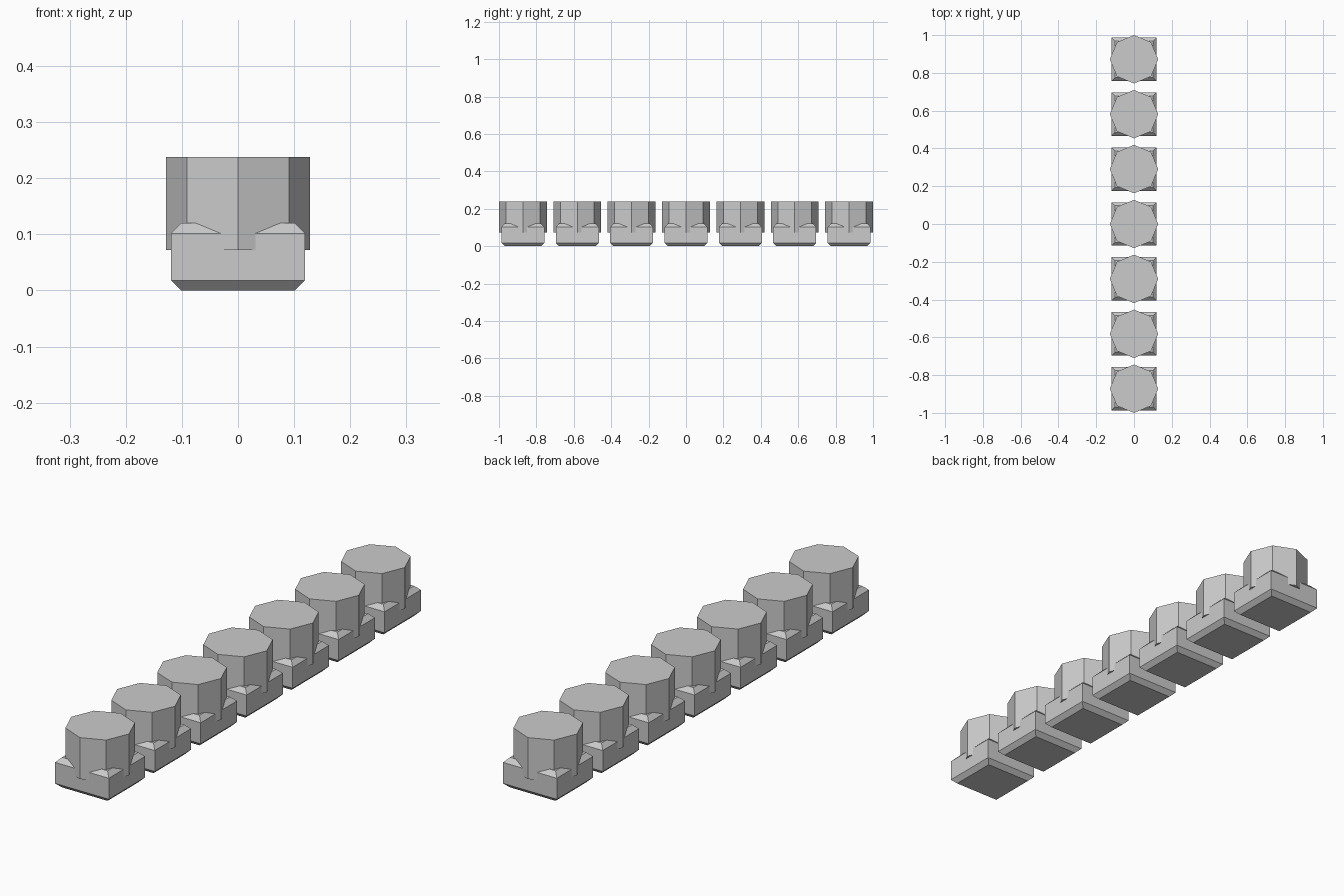
import bpy, bmesh, math

cube = bpy.data.objects.get("Cube")
if cube:
    bpy.data.objects.remove(cube, do_unlink=True)

grey = bpy.data.materials.new("light grey")
grey.use_nodes = True
colour = (0.6, 0.6, 0.6, 1)
grey.diffuse_color = colour
grey.node_tree.nodes["Principled BSDF"].inputs["Base Color"].default_value = colour

COUNT, RADIUS = 7, 0.128
STEP = (2 - 2 * RADIUS) / (COUNT - 1)


def lofted(name, rings, y):
    """Closed solid through a stack of horizontal rings of points."""
    bm = bmesh.new()
    loops = [[bm.verts.new(p) for p in ring] for ring in rings]
    bm.faces.new(loops[0][::-1])
    bm.faces.new(loops[-1])
    n = len(loops[0])
    for low, high in zip(loops, loops[1:]):
        for i in range(n):
            j = (i + 1) % n
            bm.faces.new((low[i], low[j], high[j], high[i]))
    mesh = bpy.data.meshes.new(name)
    bm.to_mesh(mesh)
    bm.free()
    mesh.materials.append(grey)
    obj = bpy.data.objects.new(name, mesh)
    obj.location.y = y
    bpy.context.collection.objects.link(obj)


def rectangle(inset, z):
    hx, hy = 0.119 - inset, 0.115 - inset
    return [(-hx, -hy, z), (hx, -hy, z), (hx, hy, z), (-hx, hy, z)]


def octagon(z):
    return [(RADIUS * math.cos(k * math.pi / 4),
             RADIUS * math.sin(k * math.pi / 4), z) for k in range(8)]


# Chamfered block with an eight-sided peg, repeated along the row
block = [rectangle(0.018, 0), rectangle(0, 0.018),
         rectangle(0, 0.102), rectangle(0.018, 0.12)]
peg = [octagon(0.072), octagon(0.238)]
for i in range(COUNT):
    y = (i - (COUNT - 1) / 2) * STEP
    lofted(f"base_block_{i + 1}", block, y)
    lofted(f"octagonal_peg_{i + 1}", peg, y)
